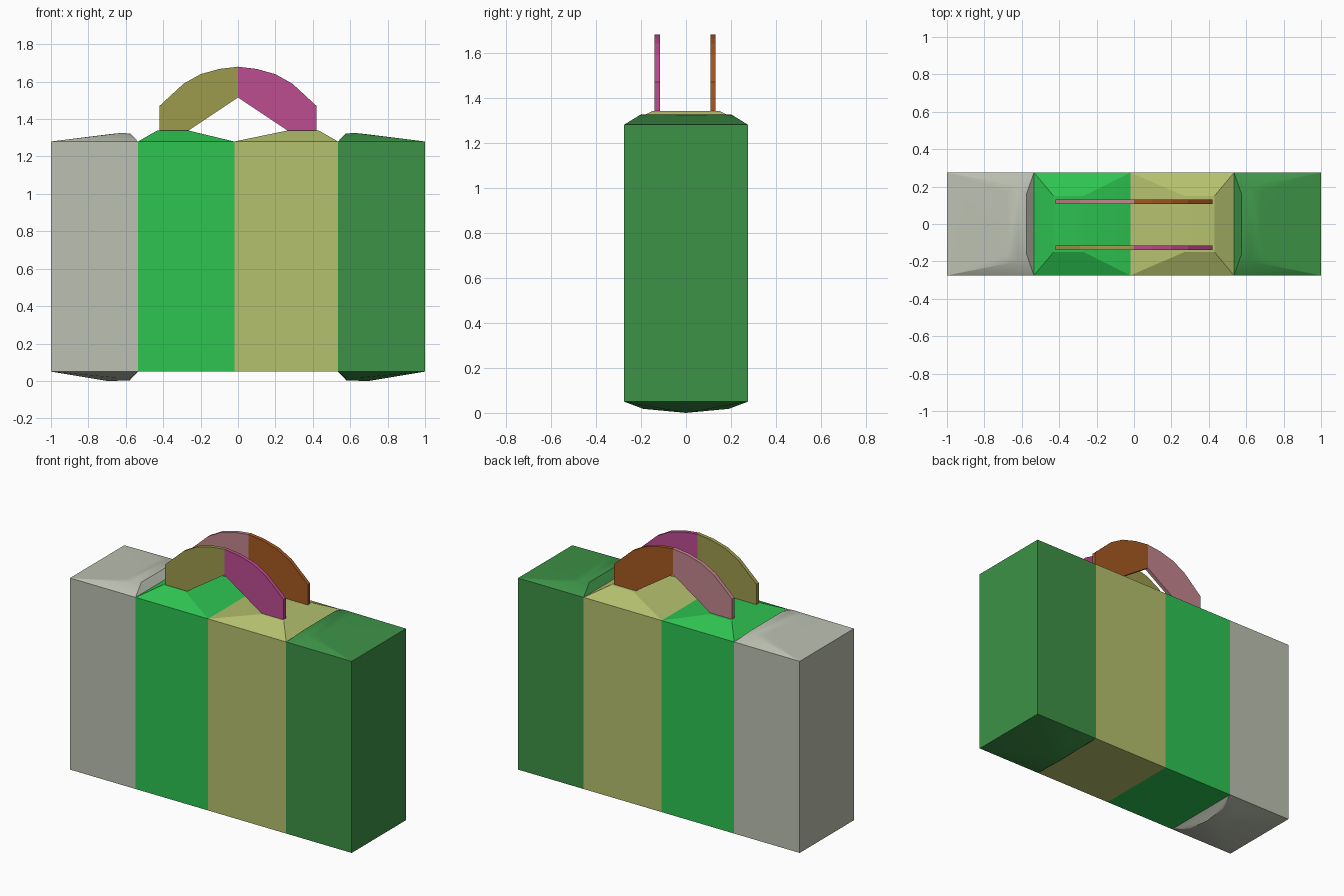
import bpy, bmesh, math

if "Cube" in bpy.data.objects:
    bpy.data.objects.remove(bpy.data.objects["Cube"])


def linear(c):
    c /= 255
    return c / 12.92 if c <= 0.04045 else ((c + 0.055) / 1.055) ** 2.4


def material(name, r, g, b):
    m = bpy.data.materials.new(name)
    m.diffuse_color = (linear(r), linear(g), linear(b), 1)
    m.use_nodes = True
    m.node_tree.nodes["Principled BSDF"].inputs["Base Color"].default_value = m.diffuse_color
    return m


def finish(name, bm, mat, smooth=False):
    bmesh.ops.recalc_face_normals(bm, faces=bm.faces)
    me = bpy.data.meshes.new(name)
    bm.to_mesh(me)
    bm.free()
    me.materials.append(mat)
    ob = bpy.data.objects.new(name, me)
    bpy.context.collection.objects.link(ob)
    if smooth:
        bpy.ops.object.select_all(action='DESELECT')
        bpy.context.view_layer.objects.active = ob
        ob.select_set(True)
        bpy.ops.object.shade_smooth_by_angle(angle=math.radians(25))
    return ob


D, Z0, Z1 = 0.275, 0.05, 1.28   # half depth, lower and upper edge of the bag


def block(name, x0, x1, crown, mat):
    """Box section with soft crown points (x, half width, z), as a convex hull."""
    bm = bmesh.new()
    pts = {(x, s * D, z) for x in (x0, x1) for s in (-1, 1) for z in (Z0, Z1)}
    pts |= {(x, s * y, z) for x, y, z in crown for s in (-1, 1)}
    for p in sorted(pts):
        bm.verts.new(p)
    bmesh.ops.convex_hull(bm, input=bm.verts[:])
    bmesh.ops.remove_doubles(bm, verts=bm.verts, dist=1e-5)
    bmesh.ops.dissolve_limit(bm, angle_limit=math.radians(0.5),
                             verts=bm.verts, edges=bm.edges)
    finish(name, bm, mat, True)


# End sections: bulged top and padded foot, mirrored left and right
end_crown = [(0.575, 0.16, 1.322), (0.62, 0.2, 1.326), (0.68, 0.17, 1.32),
             (0.58, 0.0, 0.002), (0.70, 0.0, 0.0),
             (0.575, 0.16, 0.018), (0.66, 0.19, 0.018)]
for name, s, mat in (("left_end", -1, material("pale grey", 188, 192, 177)),
                     ("right_end", 1, material("dark green", 61, 146, 71))):
    block(name, s * 0.535, s, [(s * x, y, z) for x, y, z in end_crown], mat)

# Middle sections with hipped tops
for name, x0, x1, s, mat in (
        ("left_panel", -0.535, -0.02, -1, material("bright green", 46, 196, 82)),
        ("right_panel", -0.02, 0.535, 1, material("khaki yellow", 181, 193, 110))):
    block(name, x0, x1, [(s * 0.43, 0.15, 1.34), (s * 0.27, 0.15, 1.34)], mat)

# Carry handles: each arch is two mirrored halves
arch = [(0, 1.515), (0.27, 1.335), (0.42, 1.335), (0.42, 1.47),
        (0.29, 1.59), (0.20, 1.64), (0.10, 1.668), (0, 1.68)]


def handle(name, s, y, mat):
    bm = bmesh.new()
    near = [bm.verts.new((s * x, y - 0.012, z)) for x, z in arch]
    face = bm.faces.new(near)
    ext = bmesh.ops.extrude_face_region(bm, geom=[face], use_keep_orig=True)
    for v in ext["geom"]:
        if isinstance(v, bmesh.types.BMVert):
            v.co.y = y + 0.012
    finish(name, bm, mat)


handle("front_handle_left", -1, -0.127, material("olive", 158, 155, 76))
handle("front_handle_right", 1, -0.127, material("magenta", 189, 76, 145))
handle("back_handle_left", -1, 0.12, material("dusty pink", 195, 134, 142))
handle("back_handle_right", 1, 0.12, material("brown", 166, 89, 34))
